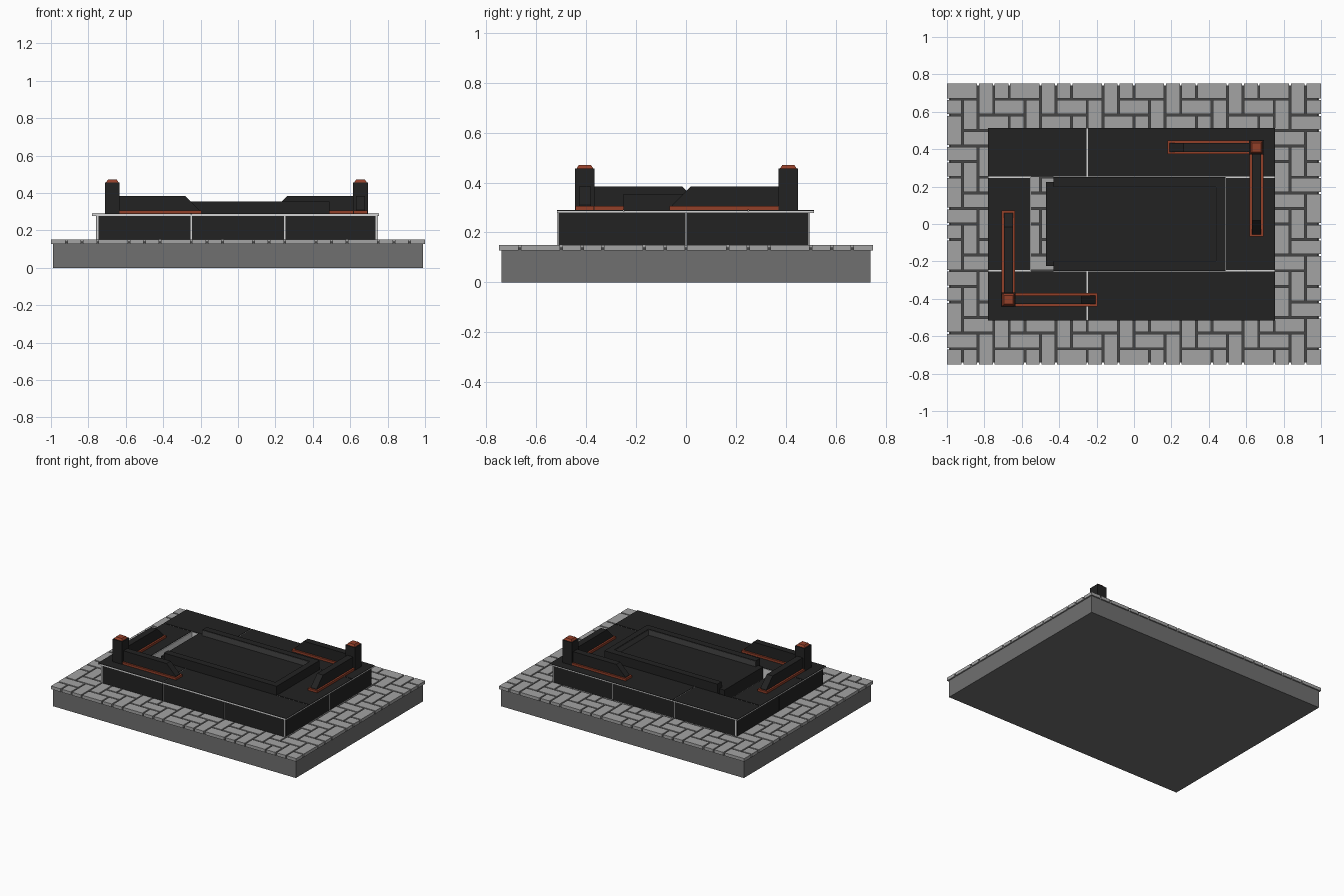
import bpy, bmesh, math
from mathutils import Vector

if "Cube" in bpy.data.objects:
    bpy.data.objects.remove(bpy.data.objects["Cube"])


def material(name, rgb):
    m = bpy.data.materials.new(name)
    m.diffuse_color = (*rgb, 1)
    m.use_nodes = True
    m.node_tree.nodes["Principled BSDF"].inputs["Base Color"].default_value = m.diffuse_color
    return m


BLACK = material("black granite", (0.016, 0.016, 0.016))
PAVER = material("paver grey", (0.37, 0.37, 0.37))
BASE = material("base grey", (0.16, 0.16, 0.16))
DARK = material("dark joint grey", (0.06, 0.06, 0.06))
LIGHT = material("light mortar", (0.66, 0.66, 0.66))
RUST = material("rust red", (0.29, 0.05, 0.022))


def add_box(bm, x0, x1, y0, y1, z0, z1, taper=0.0):
    def ring(z, t):
        return [bm.verts.new(p) for p in ((x0 + t, y0 + t, z), (x1 - t, y0 + t, z),
                                          (x1 - t, y1 - t, z), (x0 + t, y1 - t, z))]
    a, b = ring(z0, 0), ring(z1, taper)
    bm.faces.new(a[::-1])
    bm.faces.new(b)
    for i in range(4):
        j = (i + 1) % 4
        bm.faces.new((a[i], a[j], b[j], b[i]))


def finish(name, bm, mat):
    bmesh.ops.recalc_face_normals(bm, faces=bm.faces)
    me = bpy.data.meshes.new(name)
    bm.to_mesh(me)
    bm.free()
    me.materials.append(mat)
    ob = bpy.data.objects.new(name, me)
    bpy.context.collection.objects.link(ob)
    return ob


def boxes(name, mat, *dims):
    bm = bmesh.new()
    for d in dims:
        add_box(bm, *d)
    return finish(name, bm, mat)


# Foundation block and dark joint bed
boxes("foundation", BASE, (-0.99, 0.99, -0.74, 0.74, 0, 0.13))
boxes("joint_bed", DARK, (-0.985, 0.985, -0.735, 0.735, 0.13, 0.14))

# Herringbone pavers on a 24 x 18 grid, clipped at the border
C, G = 1 / 12, 0.005
bm = bmesh.new()
for j in range(-1, 18):
    for i in range(-1, 24):
        k = (i + j) % 4
        if k not in (0, 2):
            continue
        w, h = (2, 1) if k == 0 else (1, 2)
        i0, i1 = max(i, 0), min(i + w, 24)
        j0, j1 = max(j, 0), min(j + h, 18)
        if i1 <= i0 or j1 <= j0:
            continue
        add_box(bm, -1 + i0 * C + (G if i0 else 0), -1 + i1 * C - (G if i1 < 24 else 0),
                0.75 - j1 * C + (G if j1 < 18 else 0), 0.75 - j0 * C - (G if j0 else 0),
                0.127, 0.15)
finish("pavers", bm, PAVER)


# Light core and top bed of the plinth, both with a rectangular opening
HX0, HX1, HY = -0.55, 0.49, 0.25


def frame(name, mat, x0, x1, y0, y1, z0, z1):
    boxes(name, mat, (x0, x1, HY, y1, z0, z1), (x0, x1, y0, -HY, z0, z1),
          (x0, HX0, -HY, HY, z0, z1), (HX1, x1, -HY, HY, z0, z1))


frame("plinth_core", LIGHT, -0.757, 0.742, -0.512, 0.492, 0.15, 0.28)
frame("plinth_top_bed", LIGHT, -0.78, 0.755, -0.517, 0.513, 0.278, 0.287)

# Black slabs on top, with narrow light joints
J, Z0, Z1 = 0.003, 0.287, 0.29
boxes("top_slabs", BLACK,
      (-0.78, -0.25 - J, HY + J, 0.513, Z0, Z1), (-0.25 + J, 0.755, HY + J, 0.513, Z0, Z1),
      (-0.78, -0.25 - J, -0.517, -HY - J, Z0, Z1), (-0.25 + J, 0.755, -0.517, -HY - J, Z0, Z1),
      (-0.78, HX0 - 2 * J, -HY + J, HY - J, Z0, Z1), (HX1 + J, 0.755, -HY + J, HY - J, Z0, Z1))

# Black side panels
side = []
for a, b in ((-0.745, -0.25 - J), (-0.25 + J, 0.25 - J), (0.25 + J, 0.735)):
    side += [(a, b, -0.515, -0.512, 0.15, 0.278), (a, b, 0.492, 0.495, 0.15, 0.278)]
for a, b in ((-0.508, -J), (J, 0.488)):
    side += [(-0.76, -0.757, a, b, 0.15, 0.278), (0.742, 0.745, a, b, 0.15, 0.278)]
boxes("side_panels", BLACK, *side)

# Raised tray in the opening: floor, three-sided rim and grey inner lining
boxes("tray_floor", BLACK, (-0.47, 0.45, -0.225, 0.225, 0.15, 0.312))
boxes("tray_rim", BLACK, (-0.43, 0.49, 0.2, 0.25, 0.15, 0.355),
      (-0.43, 0.49, -0.25, -0.2, 0.15, 0.355), (0.445, 0.49, -0.2, 0.2, 0.15, 0.355))
boxes("tray_lining", DARK, (-0.43, 0.445, 0.197, 0.2, 0.312, 0.352),
      (-0.43, 0.445, -0.2, -0.197, 0.312, 0.352), (0.442, 0.445, -0.197, 0.197, 0.312, 0.352))


# Corner posts with two sloping-ended walls each
def wall(name, cx, cy, dx, dy):
    d, n = Vector((dx, dy, 0)), Vector((-dy, dx, 0))
    c = Vector((cx, cy, 0))
    bm = bmesh.new()
    profile = ((0, 0.29), (0.465, 0.29), (0.465, 0.31), (0.39, 0.385), (0, 0.385))
    sides = [[bm.verts.new(c + d * u + n * s + Vector((0, 0, z))) for u, z in profile]
             for s in (-0.024, 0.024)]
    for s in sides:
        bm.faces.new(s)
    for i in range(5):
        k = (i + 1) % 5
        bm.faces.new((sides[0][i], sides[0][k], sides[1][k], sides[1][i]))
    finish(name, bm, BLACK)
    p, q = c + d * 0.03 - n * 0.037, c + d * 0.477 + n * 0.037
    boxes(name + "_skirt", RUST, (min(p.x, q.x), max(p.x, q.x), min(p.y, q.y), max(p.y, q.y),
                                  0.29, 0.306))


for label, cx, cy, s in (("front_left", -0.672, -0.405, 1), ("back_right", 0.655, 0.41, -1)):
    h = 0.039
    boxes(label + "_post", BLACK, (cx - h, cx + h, cy - h, cy + h, 0.29, 0.457))
    boxes(label + "_cap", RUST, (cx - 0.033, cx + 0.033, cy - 0.033, cy + 0.033, 0.457, 0.471, 0.009))
    wall(label + "_long_wall", cx, cy, s, 0)
    wall(label + "_short_wall", cx, cy, 0, s)
